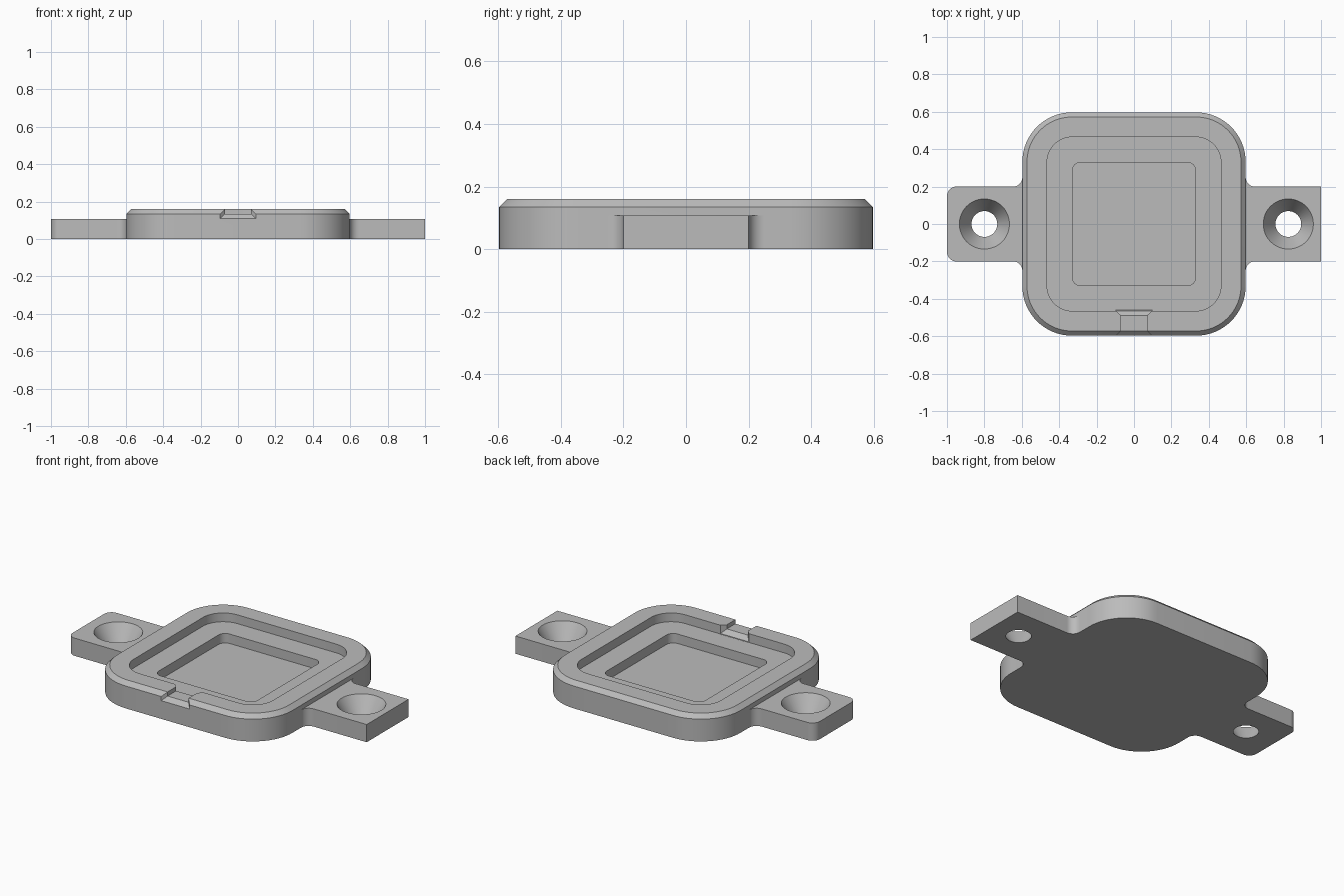
import bpy
import bmesh
from math import sin, cos, pi

default = bpy.data.objects.get("Cube")
if default:
    bpy.data.objects.remove(default, do_unlink=True)

HALF = 0.597      # half width of the square body
TOP = 0.16        # rim height
EAR_TOP = 0.107   # mounting ear height
STEP = 0.025      # bevel size

grey = bpy.data.materials.new("plain grey")
grey.use_nodes = True
colour = (0.5, 0.5, 0.5, 1)
grey.diffuse_color = colour
grey.node_tree.nodes["Principled BSDF"].inputs["Base Color"].default_value = colour


def arc(cx, cy, r, start, end, n=16):
    """Points on an arc, with angles in quarter turns."""
    angles = [(start + (end - start) * i / n) * pi / 2 for i in range(n + 1)]
    return [(cx + r * cos(a), cy + r * sin(a)) for a in angles]


def rounded_square(half, r):
    c = half - r
    pts = []
    for q, (sx, sy) in enumerate([(1, 1), (-1, 1), (-1, -1), (1, -1)]):
        pts += arc(sx * c, sy * c, r, q, q + 1)
    return pts


def at(outline, z):
    return [(x, y, z) for x, y in outline]


def loft(name, rings):
    """Closed solid through matching rings of points."""
    bm = bmesh.new()
    loops = [[bm.verts.new(p) for p in ring] for ring in rings]
    n = len(loops[0])
    for a, b in zip(loops, loops[1:]):
        for i in range(n):
            j = (i + 1) % n
            bm.faces.new((a[i], a[j], b[j], b[i]))
    bm.faces.new(loops[0][::-1])
    bm.faces.new(loops[-1])
    bmesh.ops.recalc_face_normals(bm, faces=bm.faces)
    mesh = bpy.data.meshes.new(name)
    bm.to_mesh(mesh)
    bm.free()
    mesh.materials.append(grey)
    obj = bpy.data.objects.new(name, mesh)
    bpy.context.collection.objects.link(obj)
    return obj


def combine(target, tool, operation):
    """Apply a boolean and remove the helper."""
    tool.hide_render = True
    mod = target.modifiers.new(tool.name, "BOOLEAN")
    mod.operation = operation
    mod.solver = "EXACT"
    mod.object = tool
    bpy.context.view_layer.objects.active = target
    bpy.ops.object.modifier_apply(modifier=mod.name)
    bpy.data.objects.remove(tool, do_unlink=True)


def ear(name, side, corner):
    """Mounting ear with concave fillets where it meets the body."""
    f, w = 0.05, 0.2
    upper = [(0.53, w + f)] + arc(HALF + f, w + f, f, 2, 3, 10)
    upper += arc(1 - corner, w - corner, corner, 1, 0, 10) if corner else [(1, w)]
    outline = upper + [(x, -y) for x, y in reversed(upper)]
    outline = [(side * x, y) for x, y in outline]
    return loft(name, [at(outline, 0), at(outline, EAR_TOP)])


# Square body with a bevelled upper edge
outer = rounded_square(HALF, 0.265)
inner = rounded_square(HALF - STEP, 0.24)
base = loft("mounting_base", [at(outer, 0), at(outer, TOP - STEP), at(inner, TOP)])

# Ears: rounded ends on the right, square ends on the left
combine(base, ear("right_ear", -1, 0.05), "UNION")
combine(base, ear("left_ear", 1, 0), "UNION")

# Stepped pockets
for name, half, r, floor in [("upper_pocket", 0.465, 0.135, EAR_TOP),
                             ("lower_pocket", 0.33, 0.045, 0.05)]:
    shape = rounded_square(half, r)
    combine(base, loft(name, [at(shape, floor), at(shape, 0.3)]), "DIFFERENCE")

# Countersunk screw holes, tapering from top to bottom
slope = (0.134 - 0.069) / EAR_TOP
for name, x in [("right_hole", -0.8), ("left_hole", 0.825)]:
    rings = [at(arc(x, 0, 0.069 + slope * z, 0, 4, 48)[:-1], z)
             for z in (-0.02, EAR_TOP + 0.02)]
    combine(base, loft(name, rings), "DIFFERENCE")

# Notch through the front rim, flared at both ends
sections = []
for y, flare in [(-0.617, 0.045), (-0.572, 0), (-0.49, 0), (-0.461, 0.029)]:
    w, z = 0.07 + flare, TOP - STEP - flare
    sections.append([(-w, y, z), (w, y, z), (w, y, 0.3), (-w, y, 0.3)])
combine(base, loft("front_notch", sections), "DIFFERENCE")

# Smooth rounded walls, crisp edges
bpy.ops.object.select_all(action="DESELECT")
base.select_set(True)
bpy.context.view_layer.objects.active = base
bpy.ops.object.shade_smooth_by_angle(angle=pi / 7)
